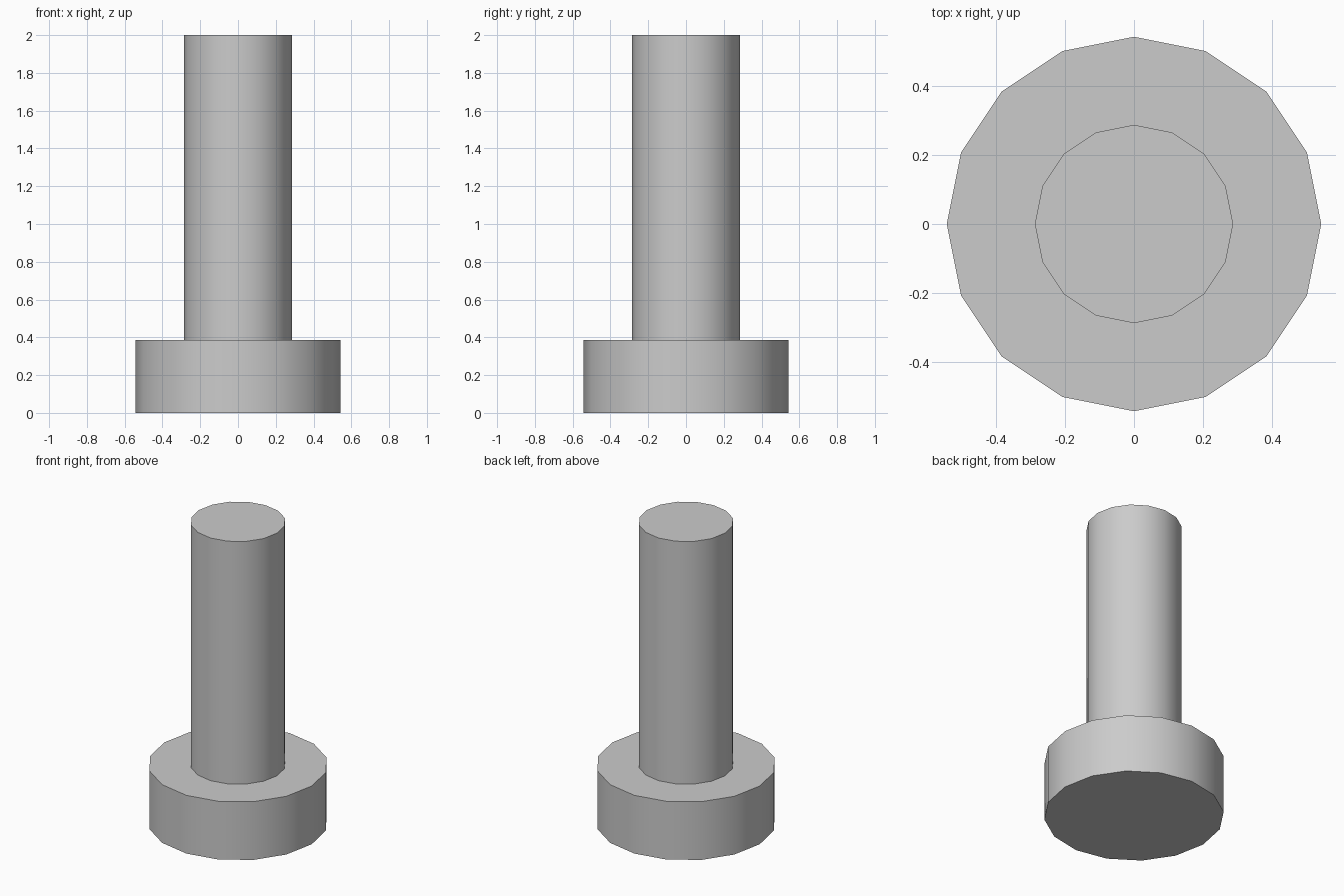
import bpy
import bmesh
import math

if "Cube" in bpy.data.objects:
    bpy.data.objects.remove(bpy.data.objects["Cube"])

SIDES = 16
HEAD_R, HEAD_H = 0.542, 0.387
SHAFT_R, TOTAL_H = 0.287, 2.0

bm = bmesh.new()

# Head: bottom disc, extruded upward
bmesh.ops.create_circle(bm, cap_ends=True, segments=SIDES, radius=HEAD_R)


def extrude(face, scale, height):
    """Extrude a cap, scaling it about the axis and placing it at a height."""
    new = bmesh.ops.extrude_face_region(bm, geom=[face], use_keep_orig=(face.verts[0].co.z == 0))
    cap = next(g for g in new["geom"] if isinstance(g, bmesh.types.BMFace))
    if face.is_valid and face.verts[0].co.z > 0:
        bm.faces.remove(face)
    for v in cap.verts:
        v.co.x *= scale
        v.co.y *= scale
        v.co.z = height
    return cap


bm.faces.ensure_lookup_table()
cap = extrude(bm.faces[0], 1.0, HEAD_H)

# Shoulder ring, then the shaft
cap = extrude(cap, SHAFT_R / HEAD_R, HEAD_H)
cap = extrude(cap, 1.0, TOTAL_H)

bmesh.ops.recalc_face_normals(bm, faces=bm.faces[:])
mesh = bpy.data.meshes.new("bolt")
bm.to_mesh(mesh)
bm.free()

bolt = bpy.data.objects.new("bolt", mesh)
bpy.context.collection.objects.link(bolt)

# Smooth round sides, sharp rims
bpy.context.view_layer.objects.active = bolt
bolt.select_set(True)
bpy.ops.object.shade_smooth_by_angle(angle=math.radians(30))
